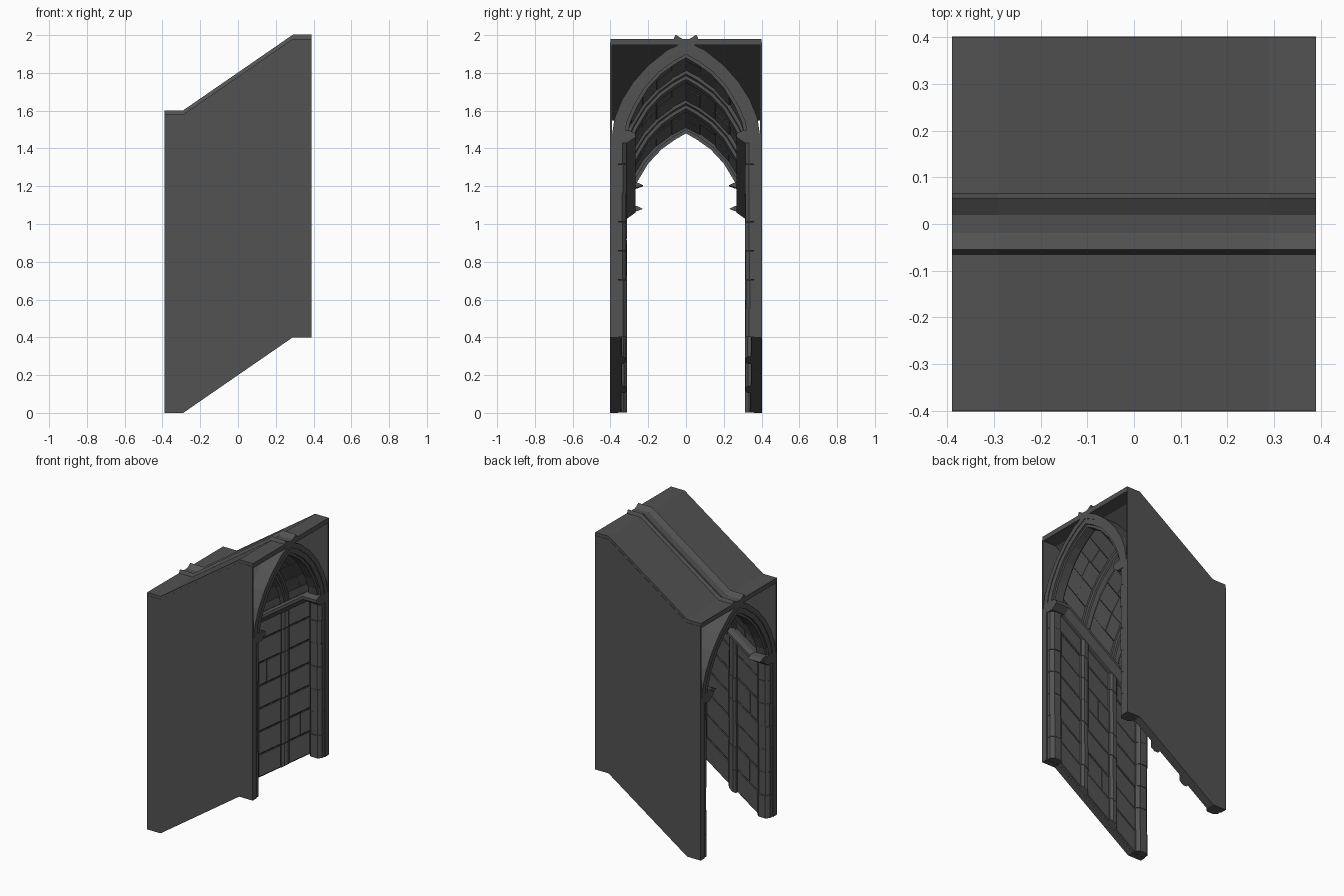
import bpy, bmesh, random

if "Cube" in bpy.data.objects:
    bpy.data.objects.remove(bpy.data.objects["Cube"])
random.seed(4)

stone = bpy.data.materials.new("dark_stone")
stone.diffuse_color = (0.085, 0.085, 0.085, 1)
stone.use_nodes = True
stone.node_tree.nodes["Principled BSDF"].inputs["Base Color"].default_value = stone.diffuse_color

def rise(x):
    # sloped middle with a short level landing at each end
    return 0.4 * min(1, max(0, (x + 0.29) / 0.58))

def loft(bm, profile, xs, side=1):
    # sweep a y,z profile along x, following the slope
    rings = [[bm.verts.new((x, side * y, z + rise(x))) for y, z in profile] for x in xs]
    n = len(profile)
    for a, b in zip(rings, rings[1:]):
        for i in range(n):
            bm.faces.new((a[i], a[(i + 1) % n], b[(i + 1) % n], b[i]))
    bm.faces.new(rings[0])
    bm.faces.new(rings[-1])

def cuts(a, b):
    return [a] + [x for x in (-0.29, 0.29) if a < x < b] + [b]

def finish(bm, name):
    bmesh.ops.recalc_face_normals(bm, faces=bm.faces)
    me = bpy.data.meshes.new(name)
    bm.to_mesh(me)
    bm.free()
    me.materials.append(stone)
    ob = bpy.data.objects.new(name, me)
    bpy.context.collection.objects.link(ob)
    return ob

def rect(y0, y1, z0, z1):
    return [(y0, z0), (y1, z0), (y1, z1), (y0, z1)]

def mix(t):
    return [(a[0] + (b[0] - a[0]) * t, a[1] + (b[1] - a[1]) * t) for a, b in zip(OUTER, INNER)]

OUTER = [(.392, 1.07), (.378, 1.16), (.34, 1.255), (.28, 1.35), (.20, 1.44), (.10, 1.52), (0, 1.568)]
INNER = [(.31, 1.07), (.295, 1.14), (.26, 1.22), (.20, 1.32), (.13, 1.395), (.06, 1.445), (0, 1.48)]
FULL = cuts(-.39, .39)
RIBS = [(-.385, -.295), (-.14, -.085), (.085, .14), (.295, .385)]
BAYS = [(-.295, -.14), (-.085, .085), (.14, .295)]
SPRING = 1.07
COURSES = 7
H = SPRING / COURSES

# roof slab
bm = bmesh.new()
loft(bm, rect(-.4, .4, 1.548, 1.58), FULL)
finish(bm, "roof_slab")

# side walls: thick below the vault, thin skin above
bm = bmesh.new()
for s in (1, -1):
    loft(bm, [(.36, 0), (.402, 0), (.402, 1.56), (.393, 1.56), (.393, SPRING), (.36, SPRING)], FULL, s)
finish(bm, "side_walls")

# wall stones in running courses between the pillars
bm = bmesh.new()
for s in (1, -1):
    for a, b in BAYS:
        for k in range(COURSES):
            m = a + (b - a) * random.uniform(.3, .7)
            parts = [(a, m), (m, b)] if k % 3 == 1 else [(a, b)]
            for p, q in parts:
                d = .341 + random.uniform(-.003, .004)
                z0, z1 = k * H + .001, (k + 1) * H - .001
                loft(bm, [(.365, z0), (.365, z1), (d + .003, z1), (d, z1 - .005),
                          (d, z0 + .005), (d + .003, z0)], cuts(p + .0005, q - .0005), s)
finish(bm, "wall_stones")

# chamfered pillars built from stacked drums
bm = bmesh.new()
for s in (1, -1):
    for a, b in RIBS:
        c = .02 if b - a > .06 else .014
        for k in range(COURSES):
            d = .315 + random.uniform(-.003, .003)
            plan = [(a, .365), (a, d + c), (a + c, d), (b - c, d), (b, d + c), (b, .365)]
            z0, z1 = k * H + .001, (k + 1) * H - .001
            lo = [bm.verts.new((x, s * y, z0 + rise(x))) for x, y in plan]
            hi = [bm.verts.new((x, s * y, z1 + rise(x))) for x, y in plan]
            bm.faces.new(lo)
            bm.faces.new(hi)
            for i in range(6):
                j = (i + 1) % 6
                bm.faces.new((lo[i], lo[j], hi[j], hi[i]))
finish(bm, "pillars")

# sloping cornice, with pointed mouldings over the lower pillars
bm = bmesh.new()
for s in (1, -1):
    loft(bm, [(.38, 1.03), (.31, 1.03), (.268, 1.06), (.268, 1.08), (.30, 1.095), (.38, 1.095)], FULL, s)
    for a, b in ((-.385, -.295), (-.117, -.108)):
        loft(bm, [(.30, 1.06), (.26, 1.068), (.228, 1.08), (.26, 1.095), (.30, 1.1)], cuts(a, b), s)
finish(bm, "cornice")

# vault shell: each half runs past the apex and pokes through the roof
bm = bmesh.new()
for s in (1, -1):
    loft(bm, OUTER + [(-.055, 1.602), (-.066, 1.578)] + mix(.4)[::-1], FULL, s)
finish(bm, "vault_shell")

# arch ribs from wedge stones
bm = bmesh.new()
out = mix(.35)
for s in (1, -1):
    for a, b in RIBS:
        inn, mid = mix(1), mix(.8)
        for i in range(6):
            for lo, hi, xa, xb in ((out, mid, a, b), (mid, inn, a + .014, b - .014)):
                loft(bm, [lo[i], lo[i + 1], hi[i + 1], hi[i]], cuts(xa, xb), s)
finish(bm, "arch_ribs")

# vault stones between the ribs
bm = bmesh.new()
for s in (1, -1):
    for a, b in BAYS:
        for i in range(6):
            m = a + (b - a) * random.uniform(.35, .65)
            for p, q in ((a, m), (m, b)):
                inn = mix(.62 + random.uniform(-.04, .04))
                h0, h1 = inn[i], inn[i + 1]
                g = .015
                e0 = tuple(h0[k] + (h1[k] - h0[k]) * g for k in (0, 1))
                e1 = tuple(h1[k] + (h0[k] - h1[k]) * g for k in (0, 1))
                loft(bm, [out[i], out[i + 1], e1, e0], cuts(p + .0005, q - .0005), s)
finish(bm, "vault_stones")
